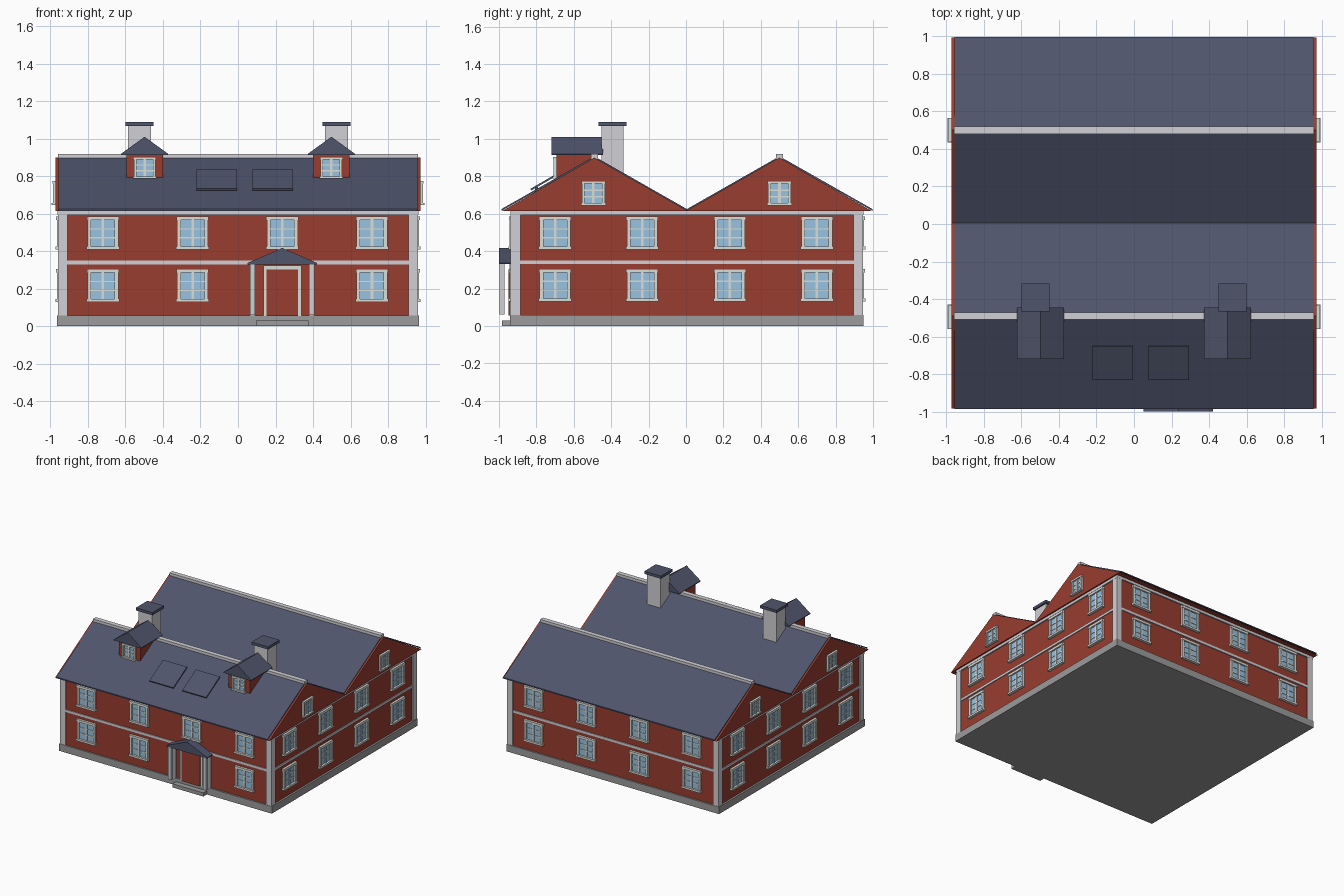
import bpy, bmesh, math
from mathutils import Matrix, Vector

if "Cube" in bpy.data.objects:
    bpy.data.objects.remove(bpy.data.objects["Cube"])


def material(name, srgb):
    m = bpy.data.materials.new(name)
    lin = [((c + 0.055) / 1.055) ** 2.4 if c > 0.04 else c / 12.92 for c in srgb]
    m.diffuse_color = (*lin, 1)
    m.use_nodes = True
    m.node_tree.nodes["Principled BSDF"].inputs["Base Color"].default_value = m.diffuse_color
    return m


RED = material("red paint", (0.60, 0.24, 0.185))
SLATE = material("slate roof", (0.31, 0.33, 0.42))
WHITE = material("white trim", (0.82, 0.82, 0.84))
FRAME = material("window frame white", (0.86, 0.87, 0.85))
GLASS = material("pale blue glass", (0.60, 0.76, 0.88))
STONE = material("plinth stone", (0.61, 0.61, 0.61))

CY = 0.005                  # middle of the house in depth
WX, WY = 0.95, 0.932        # wall half sizes


def finish(bm, name, mats):
    bmesh.ops.recalc_face_normals(bm, faces=bm.faces)
    me = bpy.data.meshes.new(name)
    bm.to_mesh(me)
    bm.free()
    for m in mats:
        me.materials.append(m)
    ob = bpy.data.objects.new(name, me)
    bpy.context.collection.objects.link(ob)
    return ob


def add_box(bm, x0, x1, y0, y1, z0, z1, index=0):
    size = Matrix.Diagonal((x1 - x0, y1 - y0, z1 - z0, 1))
    mid = Matrix.Translation(((x0 + x1) / 2, (y0 + y1) / 2, (z0 + z1) / 2))
    verts = bmesh.ops.create_cube(bm, size=1, matrix=mid @ size)["verts"]
    for f in {f for v in verts for f in v.link_faces}:
        f.material_index = index


def box(name, mat, *bounds):
    bm = bmesh.new()
    add_box(bm, *bounds)
    return finish(bm, name, [mat])


def prism(name, mat, profile, a, b, axis):
    """Extrude a profile of (u, z) points from a to b along x or y."""
    bm = bmesh.new()
    place = (lambda u, z: (a, u, z)) if axis == "x" else (lambda u, z: (u, a, z))
    face = bm.faces.new([bm.verts.new(place(u, z)) for u, z in profile])
    new = bmesh.ops.extrude_face_region(bm, geom=[face])["geom"]
    shift = Vector((b - a, 0, 0) if axis == "x" else (0, b - a, 0))
    bmesh.ops.translate(bm, vec=shift, verts=[g for g in new if isinstance(g, bmesh.types.BMVert)])
    return finish(bm, name, [mat])


def window(name, pos, turn, w, h):
    """Framed window with two columns and three rows of panes, facing -y before turning."""
    bm = bmesh.new()
    r, t = w / 2, 0.12 * w
    add_box(bm, -r + t / 2, r - t / 2, -0.006, 0.004, t / 2, h - t / 2, 1)    # glass
    for s in (-1, 1):                                                       # side casings
        add_box(bm, *sorted((s * (r - t), s * r)), -0.016, 0.004, 0, h)
    add_box(bm, -r - 0.003, r + 0.003, -0.019, 0.004, h - t, h)             # head
    add_box(bm, -r - 0.005, r + 0.005, -0.023, 0.004, 0, t * 0.8)             # sill
    add_box(bm, -0.007, 0.007, -0.012, 0, t * 0.8, h - t)                     # mullion
    for k in (1, 2):                                                        # glazing bars
        z = t * 0.8 + (h - 1.8 * t) * k / 3
        add_box(bm, -r + t, r - t, -0.010, 0, z - 0.0035, z + 0.0035)
    ob = finish(bm, name, [FRAME, GLASS])
    ob.location = pos
    ob.rotation_euler.z = turn


# Walls, plinth and entrance step
box("plinth", STONE, -0.965, 0.965, CY - 0.945, CY + 0.945, 0, 0.058)
box("walls", RED, -WX, WX, CY - WY, CY + WY, 0.05, 0.62)
box("entrance_step", STONE, 0.095, 0.375, -0.985, -0.93, 0, 0.03)

# Corner boards, storey band and cornice
for sx in (-1, 1):
    for sy in (-1, 1):
        xs = sorted((sx * 0.91, sx * 0.96))
        ys = sorted((CY + sy * 0.89, CY + sy * 0.942))
        box("corner_board", WHITE, *xs, *ys, 0.058, 0.6)
box("storey_band", WHITE, -0.957, 0.957, CY - 0.939, CY + 0.939, 0.33, 0.35)
box("cornice", WHITE, -0.961, 0.961, CY - 0.943, CY + 0.943, 0.593, 0.616)

# Double gable with slate slopes and ridge caps
E, R = 0.614, 0.90
prism("gable_body", RED, [(CY - 0.988, E), (CY - 0.495, R), (CY, E + 0.004),
      (CY + 0.495, R), (CY + 0.988, E)], -0.972, 0.972, "x")
for s in (-1, 1):
    ridge = CY + s * 0.495
    for name, foot in (("outer_roof_slope", CY + s * 0.992), ("inner_roof_slope", CY)):
        prism(name, SLATE, [(foot, E + 0.001), (ridge, R - 0.003), (ridge, R + 0.007),
              (foot, E + 0.011)], -0.957, 0.957, "x")
    box("ridge_cap", WHITE, -0.96, 0.96, ridge - 0.019, ridge + 0.019, R - 0.008, R + 0.018)

# Windows on the front, back and sides
for z in (0.13, 0.41):
    for x in (-0.72, -0.242, 0.236, 0.714):
        if z > 0.2 or x != 0.236:
            window("front_window", (x, CY - WY, z), 0, 0.165, 0.175)
        window("back_window", (-x, CY + WY, z), math.pi, 0.165, 0.175)
    for y in (-0.70, -0.234, 0.234, 0.70):
        window("right_window", (WX, y, z), math.pi / 2, 0.165, 0.175)
        window("left_window", (-WX, y, z), -math.pi / 2, 0.165, 0.175)
for y in (-0.495, 0.5):
    for s in (-1, 1):
        window("gable_window", (s * 0.971, y, 0.645), s * math.pi / 2, 0.122, 0.13)

# Front door and porch
box("door_surround", FRAME, 0.135, 0.338, -0.944, -0.92, 0.055, 0.325)
box("door", RED, 0.153, 0.32, -0.95, -0.93, 0.055, 0.302)
for x in (0.077, 0.393):
    box("porch_post", WHITE, x - 0.014, x + 0.014, -0.997, -0.971, 0.062, 0.332)
    box("porch_pilaster", WHITE, x - 0.014, x + 0.014, -0.944, -0.92, 0.058, 0.332)
prism("porch_roof", SLATE, [(0.05, 0.33), (0.422, 0.33), (0.422, 0.337), (0.236, 0.417),
      (0.05, 0.337)], -1.0, -0.925, "y")

# Dormers and chimneys
for s in (-1, 1):
    x = s * 0.498
    box("dormer_walls", RED, x - 0.097, x + 0.097, -0.693, -0.50, 0.785, 0.918)
    prism("dormer_roof", SLATE, [(x - 0.126, 0.913), (x + 0.126, 0.913), (x + 0.126, 0.919),
          (x, 1.01), (x - 0.126, 0.919)], -0.72, -0.445, "y")
    window("dormer_window", (x, -0.692, 0.788), 0, 0.115, 0.115)
    x = s * 0.525
    box("chimney", WHITE, x - 0.061, x + 0.061, -0.453, -0.333, 0.75, 1.07)
    box("chimney_cap", SLATE, x - 0.075, x + 0.075, -0.467, -0.317, 1.068, 1.09)

# Roof hatches raised slightly above the front slope
for x in (-0.222, 0.076):
    prism("roof_hatch", SLATE, [(-0.828, 0.724), (-0.65, 0.827), (-0.654, 0.836),
          (-0.832, 0.733)], x, x + 0.217, "x")
    for u, z in ((-0.80, 0.738), (-0.68, 0.807)):
        box("hatch_support", SLATE, x + 0.02, x + 0.197, u - 0.008, u + 0.008, z - 0.03, z + 0.004)
